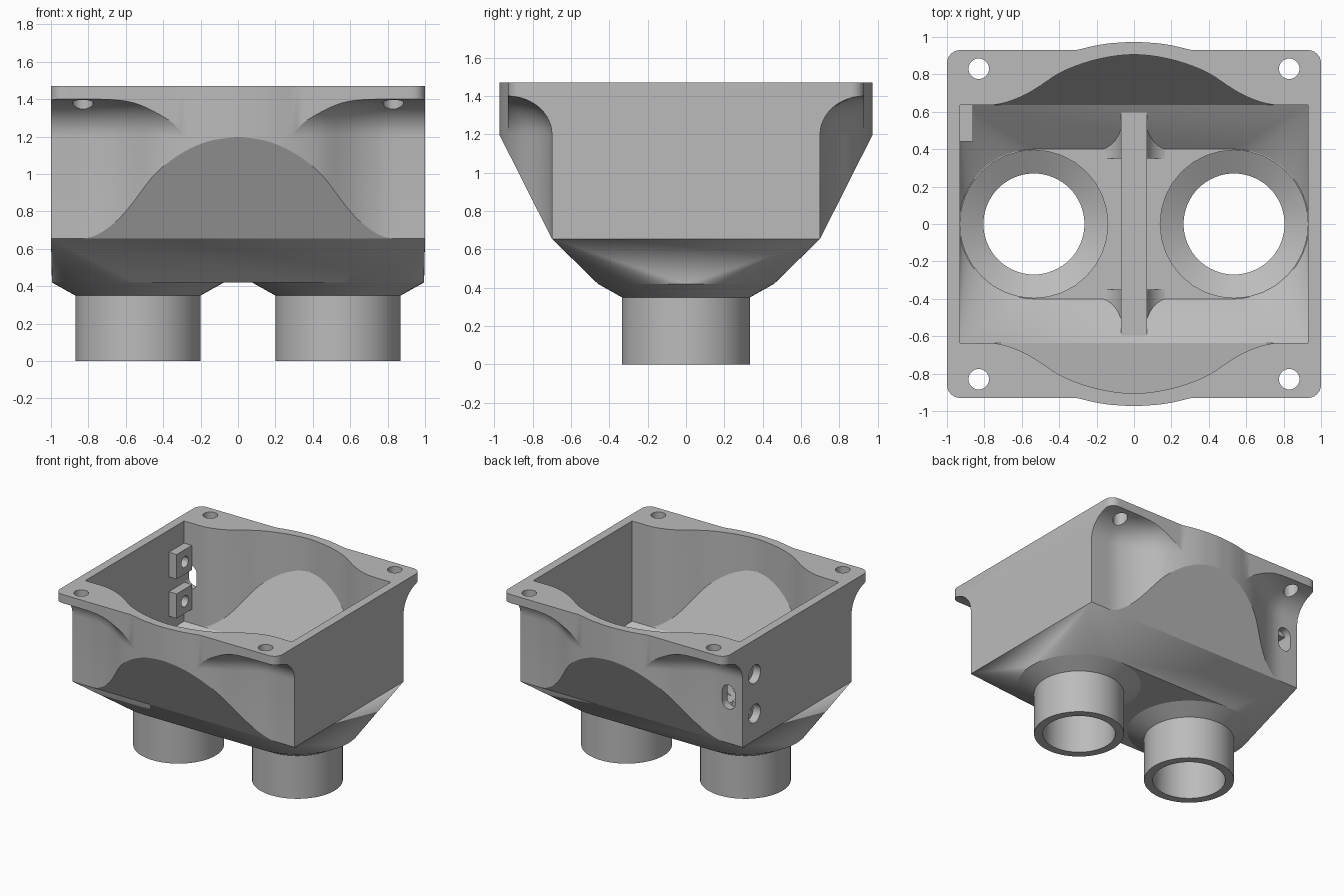
import bpy, bmesh
from math import sin, cos, pi, sqrt

if "Cube" in bpy.data.objects:
    bpy.data.objects.remove(bpy.data.objects["Cube"])

grey = bpy.data.materials.new("matte grey")
grey.use_nodes = True
grey.diffuse_color = (0.5, 0.5, 0.5, 1)
grey.node_tree.nodes["Principled BSDF"].inputs["Base Color"].default_value = (0.5, 0.5, 0.5, 1)


def finish(bm, name):
    bmesh.ops.remove_doubles(bm, verts=bm.verts, dist=0.0002)
    bmesh.ops.recalc_face_normals(bm, faces=bm.faces)
    mesh = bpy.data.meshes.new(name)
    bm.to_mesh(mesh)
    bm.free()
    mesh.materials.append(grey)
    obj = bpy.data.objects.new(name, mesh)
    bpy.context.collection.objects.link(obj)
    return obj


def loft(name, rings, closed=False):
    """Skin matching rings; cap the ends unless the rings run in a circle."""
    bm = bmesh.new()
    loops = [[bm.verts.new(p) for p in ring] for ring in rings]
    n = len(loops[0])
    pairs = list(zip(loops, loops[1:])) + ([(loops[-1], loops[0])] if closed else [])
    for a, b in pairs:
        for i in range(n):
            j = (i + 1) % n
            bm.faces.new((a[i], a[j], b[j], b[i]))
    if not closed:
        bm.faces.new(loops[0])
        bm.faces.new(loops[-1])
    return finish(bm, name)


def hull(name, points):
    bm = bmesh.new()
    verts = [bm.verts.new(p) for p in points]
    res = bmesh.ops.convex_hull(bm, input=verts)
    loose = {v for v in res["geom_interior"] + res["geom_unused"] if isinstance(v, bmesh.types.BMVert)}
    bmesh.ops.delete(bm, geom=list(loose), context="VERTS")
    bmesh.ops.dissolve_limit(bm, angle_limit=0.002, verts=bm.verts, edges=bm.edges)
    return finish(bm, name)


def circle(c, r, axis="z", n=32):
    out = []
    for i in range(n):
        u, v = r * cos(2 * pi * i / n), r * sin(2 * pi * i / n)
        d = {"x": (0, u, v), "y": (u, 0, v), "z": (u, v, 0)}[axis]
        out.append(tuple(a + b for a, b in zip(c, d)))
    return out


def rod(name, a, b, r, axis):
    return hull(name, circle(a, r, axis) + circle(b, r, axis))


def rect(x, y, z):
    return [(sx * x, sy * y, z) for sx in (-1, 1) for sy in (-1, 1)]


def block(name, lo, hi):
    return hull(name, [(x, y, z) for x in (lo[0], hi[0]) for y in (lo[1], hi[1]) for z in (lo[2], hi[2])])


def cut(obj, cutters):
    bpy.context.view_layer.objects.active = obj
    for c in cutters:
        c.hide_render = True
        mod = obj.modifiers.new("cut", "BOOLEAN")
        mod.operation, mod.solver, mod.object = "DIFFERENCE", "EXACT", c
        bpy.ops.object.modifier_apply(modifier=mod.name)
    for c in cutters:
        bpy.data.objects.remove(c)


# Plan outline of the bulged wall: half-depth against distance from the centre
BELL = [(0, .975), (.15, .965), (.26, .943), (.35, .915), (.445, .876), (.51, .833),
        (.57, .79), (.65, .745), (.74, .712), (.8, .70), (2, .70)]


def bell_raw(x):
    x = abs(x)
    for (a, p), (b, q) in zip(BELL, BELL[1:]):
        if x <= b:
            return p + (q - p) * (x - a) / (b - a)


def bell(x):
    return (bell_raw(x - .03) + bell_raw(x) + bell_raw(x + .03)) / 3


def mirrored(x, profile):
    return [(x, -y, z) for y, z in profile] + [(x, y, z) for y, z in reversed(profile)]


SILL, FIL_Y, FIL_Z = 0.655, 0.23, 0.2


def outer_ring(x):
    g = bell(x)
    rim = max(.93, g)
    if abs(x) > .93:
        rim = .86 + sqrt(max(0, .07 ** 2 - (abs(x) - .93) ** 2))
    pts = [(.70, SILL), (g, SILL + (g - .70) * .545 / .275)]
    for k in range(11):
        d = (rim - g) * (k / 10) ** 2
        pts.append((g + d, 1.2 + FIL_Z * sqrt(max(0, 1 - (1 - min(1, d / FIL_Y)) ** 2))))
    return mirrored(x, pts + [(rim, 1.47)])


def inner_ring(x):
    g = max(.635, bell(abs(x) + .05) - .065)
    return mirrored(x, [(.635, .6), (.635, SILL), (g, SILL + (g - .635) / .495), (g, 1.6)])


# Upper housing with flange and hollow
half = [i * .031 for i in range(1, 31)]
corner = [.93 + .07 * sin(pi * i / 12) for i in range(1, 7)]
xs = [-x for x in reversed(half + corner)] + [0] + half + corner
housing = loft("upper_housing", [outer_ring(x) for x in xs])
inner_xs = [-x for x in reversed(half)] + [0] + half
cutters = [loft("cavity", [inner_ring(x) for x in inner_xs])]
for sx in (-1, 1):
    for sy in (-1, 1):
        cutters.append(rod("bolt_hole", (sx * .83, sy * .83, 1.15), (sx * .83, sy * .83, 1.6), .055, "z"))
SCREWS = (.87, 1.19)
for z in SCREWS:
    cutters.append(rod("screw_hole", (-1.1, .545, z), (-.9, .545, z), .075, "x"))
cutters.append(hull("cable_slot", [p for y in (.55, .85) for z in (.99, 1.07)
                                   for p in circle((-.875, y, z), .058, "y")]))
cut(housing, cutters)

# Tapered floor blending the box into two round outlets
CX = .535


def taper(rx, ry, r, z, lift):
    pts = rect(rx, ry, SILL) + rect(rx, ry, SILL + lift)
    return pts + [p for s in (-1, 1) for p in circle((s * CX, 0, z), r, n=64)]


funnel = hull("tapered_floor", taper(1, .70, .46, .42, 0))
cutters = [hull("taper_cavity", taper(.93, .635, .40, .45, .1))]
for s in (-1, 1):
    cutters.append(rod("outlet_opening", (s * CX, 0, .3), (s * CX, 0, .5), .395, "z"))
cut(funnel, cutters)

# Outlet pipes with conical collars
PIPE = [(.27, 0), (.335, 0), (.335, .35), (.46, .42), (.395, .42), (.27, .35)]
for s, side in ((-1, "right"), (1, "left")):
    rings = []
    for i in range(64):
        a = 2 * pi * i / 64
        rings.append([(s * CX + r * cos(a), r * sin(a), z) for r, z in PIPE])
    loft(side + "_outlet_pipe", rings, closed=True)


# Divider between the outlets, with flared feet at both ends
def wall_y(z):
    return .43 + (z - .43) * 1.05


loft("divider", [[(x, -wall_y(.62), .62), (x, -.43, .425), (x, .43, .425), (x, wall_y(.62), .62)]
                 for x in (-.07, .07)])
for sx in (-1, 1):
    for sy in (-1, 1):
        rings = []
        for i in range(9):
            a = pi / 2 * i / 8
            x, z = .2 - .14 * cos(a), .60 - .155 * sin(a)
            rings.append([(sx * x, sy * y, h) for y, h in
                          ((.35, .43), (.35, z), (wall_y(z), z), (wall_y(.43), .43))])
        loft("divider_foot", rings)

# Screw bosses inside the side wall
for z in SCREWS:
    boss = block("screw_boss", (-.935, .44, z - .1), (-.86, .64, z + .1))
    cut(boss, [rod("boss_hole", (-1, .545, z), (-.8, .545, z), .045, "x")])

# Smooth curved walls while keeping creases sharp
for obj in [o for o in bpy.context.collection.objects if o.type == "MESH"]:
    bpy.ops.object.select_all(action="DESELECT")
    obj.select_set(True)
    bpy.context.view_layer.objects.active = obj
    bpy.ops.object.shade_smooth_by_angle(angle=pi / 7)
